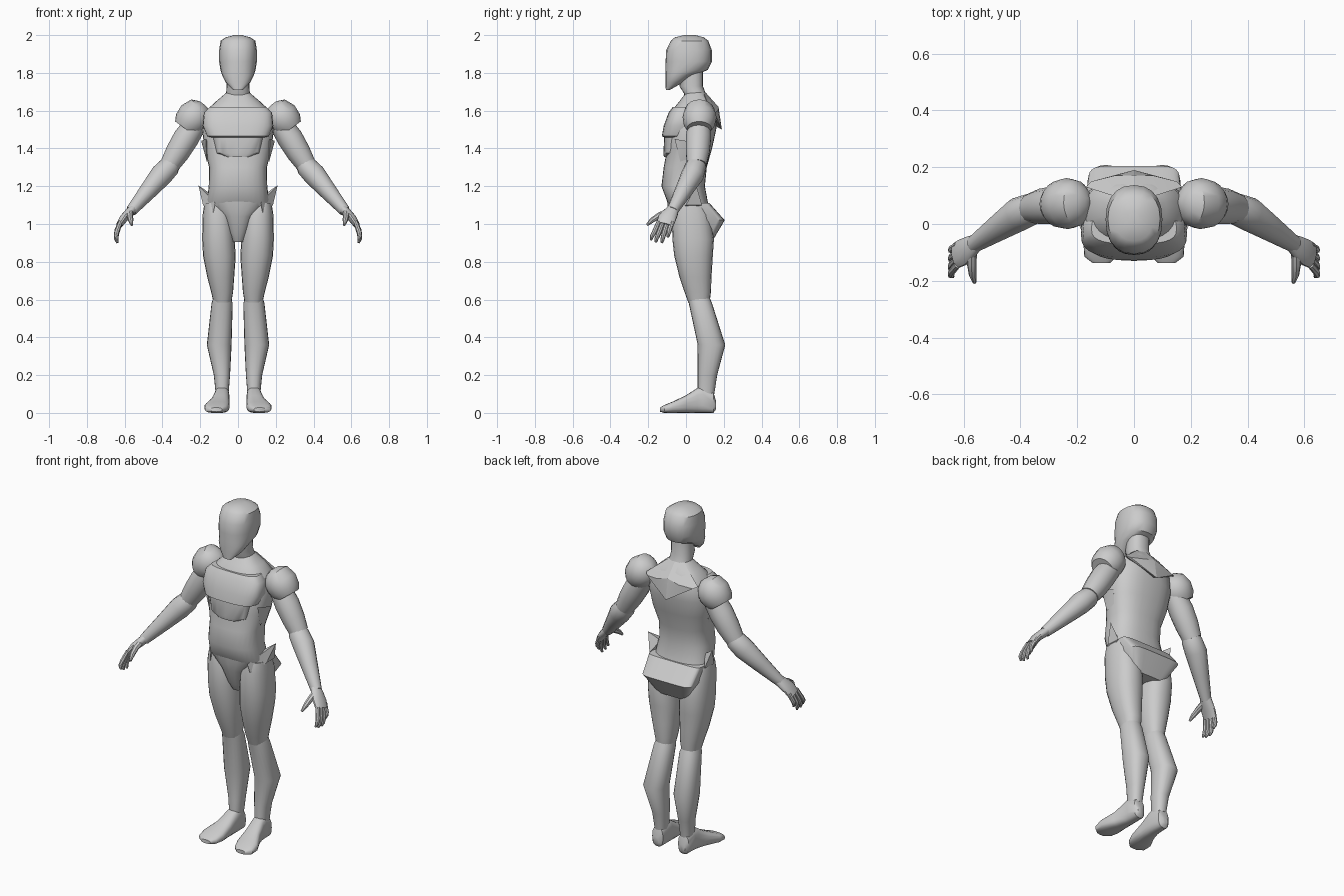
import bpy, bmesh, math
from mathutils import Vector


def finish(name, bm, mirror=False, angle=40):
    bmesh.ops.recalc_face_normals(bm, faces=bm.faces[:])
    me = bpy.data.meshes.new(name)
    bm.to_mesh(me)
    bm.free()
    ob = bpy.data.objects.new(name, me)
    bpy.context.collection.objects.link(ob)
    bpy.ops.object.select_all(action='DESELECT')
    ob.select_set(True)
    bpy.context.view_layer.objects.active = ob
    bpy.ops.object.shade_smooth_by_angle(angle=math.radians(angle))
    if mirror:
        ob.modifiers.new("Mirror", 'MIRROR').use_mirror_merge = False
    return ob


def skin(name, loops, mirror, angle=40):
    bm = bmesh.new()
    rings = [[bm.verts.new(p) for p in loop] for loop in loops]
    n = len(rings[0])
    for a, b in zip(rings, rings[1:]):
        for i in range(n):
            bm.faces.new((a[i], a[(i + 1) % n], b[(i + 1) % n], b[i]))
    bm.faces.new(rings[0])
    bm.faces.new(rings[-1])
    return finish(name, bm, mirror, angle)


def oval(i, n, power):
    t = 2 * math.pi * i / n
    f = lambda v: math.copysign(abs(v) ** (2 / power), v)
    return f(math.cos(t)), f(math.sin(t))


def loft(name, rows, mirror=False, power=2.3, n=20, along='z', angle=40):
    """rows: position along axis, x min, x max, other min, other max"""
    loops = []
    for t, a0, a1, b0, b1 in rows:
        loop = []
        for i in range(n):
            c, s = oval(i, n, power)
            a = (a0 + a1) / 2 + c * (a1 - a0) / 2
            b = (b0 + b1) / 2 + s * (b1 - b0) / 2
            loop.append((a, b, t) if along == 'z' else (a, t, b))
        loops.append(loop)
    return skin(name, loops, mirror, angle)


def body(name, rows, **kw):
    """symmetric loft: z, half width, y front, y back"""
    return loft(name, [(z, -w, w, f, b) for z, w, f, b in rows], **kw)


def tube(name, path, n=14):
    """path: x, y, z, thickness radius, radius towards y"""
    pts = [Vector(p[:3]) for p in path]
    loops = []
    for k, p in enumerate(pts):
        t = (pts[min(k + 1, len(pts) - 1)] - pts[max(k - 1, 0)]).normalized()
        v = Vector((0, 1, 0))
        v = (v - t * v.dot(t)).normalized()
        u = v.cross(t)
        ru, rv = path[k][3], path[k][-1]
        loops.append([p + u * ru * math.cos(2 * math.pi * i / n)
                      + v * rv * math.sin(2 * math.pi * i / n) for i in range(n)])
    return skin(name, loops, True)


def hull(name, pts, mirror=True):
    bm = bmesh.new()
    for p in pts:
        bm.verts.new(p)
    bmesh.ops.convex_hull(bm, input=bm.verts[:])
    return finish(name, bm, mirror, 30)


# Head and neck
body("head", [(1.71, .025, -.107, -.085), (1.75, .065, -.108, -.015), (1.79, .085, -.109, .05),
              (1.815, .093, -.109, .115), (1.86, .1, -.108, .137), (1.92, .1, -.105, .137),
              (1.97, .092, -.08, .118), (1.988, .065, -.06, .095), (2.0, .02, -.01, .05)])
body("neck", [(1.64, .07, -.01, .12), (1.69, .063, -.01, .105), (1.73, .06, -.035, .09),
              (1.84, .06, -.02, .09)])

# Torso with layered plates
body("torso", [(1.08, .165, -.075, .125), (1.12, .165, -.1, .115), (1.2, .155, -.13, .1),
               (1.3, .153, -.118, .11), (1.4, .178, -.1, .138), (1.5, .19, -.1, .16),
               (1.6, .17, -.075, .165), (1.65, .115, -.035, .14), (1.695, .062, 0, .1)],
     power=2.5, n=28)
body("chest_plate", [(1.445, .1, -.09, .03), (1.465, .165, -.128, .05), (1.52, .187, -.118, .05),
                     (1.59, .18, -.092, .05), (1.62, .15, -.07, .04)], power=3, n=28)
body("belly_plate", [(1.355, .07, -.117, 0), (1.375, .115, -.12, 0), (1.46, .135, -.115, 0)],
     power=3)
hull("side_rib", [(.17, -.06, 1.45), (.195, .0, 1.44), (.165, -.03, 1.33), (.185, .05, 1.42),
                  (.165, .03, 1.35), (.14, 0, 1.4)])
hull("upper_back_yoke", [(0, .105, 1.695), (.06, .095, 1.69), (.17, .13, 1.6), (.15, .15, 1.59),
                         (0, .19, 1.5), (0, .172, 1.62), (.07, .17, 1.6), (0, .1, 1.55)])

# Pelvis, flared seat and hip points
body("pelvis", [(.905, .03, -.03, .06), (.95, .052, -.055, .08), (1.04, .09, -.085, .1),
                (1.08, .135, -.095, .11), (1.12, .165, -.1, .115)])
body("seat", [(.91, .1, .02, .14), (1.02, .162, .02, .205), (1.11, .17, 0, .125)],
     power=6, n=28)
hull("hip_point", [(.21, .055, 1.205), (.18, .085, 1.1), (.185, 0, 1.1), (.12, -.085, 1.11),
                   (.13, -.075, 1.06), (.145, .03, 1.16)])

# Legs
loft("thigh", [(1.11, .06, .178, -.06, .1), (1.05, .03, .187, -.075, .13),
               (.92, .018, .19, -.072, .148), (.83, .012, .185, -.062, .142),
               (.72, .02, .163, -.035, .135), (.64, .026, .142, -.008, .132),
               (.585, .035, .13, .012, .125)], mirror=True)
loft("shin", [(.62, .04, .128, .008, .122), (.58, .028, .14, .015, .138),
              (.36, .034, .165, .062, .208), (.2, .042, .128, .062, .165),
              (.1, .05, .118, .062, .15)], mirror=True)
loft("foot", [(.16, .07, .105, .02, .06), (.145, .05, .12, 0, .11), (.09, .045, .125, 0, .14),
              (.06, .045, .128, 0, .132), (0, .045, .145, 0, .093), (-.07, .045, .178, 0, .06),
              (-.115, .06, .175, 0, .042), (-.138, .085, .145, .006, .028)],
     mirror=True, power=2.8, along='y')

# Arms
tube("shoulder", [(.165, .075, 1.62, .015), (.175, .075, 1.61, .05), (.2, .073, 1.595, .08),
                  (.235, .072, 1.565, .09), (.262, .07, 1.53, .083), (.28, .07, 1.505, .065)], n=20)
tube("upper_arm", [(.225, .07, 1.53, .06), (.275, .066, 1.455, .068), (.32, .062, 1.38, .064),
                   (.36, .056, 1.315, .053)])
tube("forearm", [(.34, .058, 1.335, .042), (.362, .052, 1.305, .056), (.405, .035, 1.26, .06),
                 (.48, -.015, 1.17, .046), (.565, -.072, 1.07, .03)])

# Hands
tube("palm", [(.55, -.062, 1.088, .024, .028), (.575, -.08, 1.06, .025, .04),
              (.605, -.1, 1.03, .022, .048), (.628, -.112, .995, .017, .046)])
tube("thumb", [(.572, -.085, 1.065, .02), (.572, -.14, 1.045, .017), (.568, -.18, 1.02, .014),
               (.562, -.206, .995, .007)], n=8)
tips = [(-.15, -.185, .915), (-.127, -.16, .903), (-.104, -.128, .9), (-.08, -.096, .93)]
for i, (y0, y1, z) in enumerate(tips):
    mid = (y0 + y1) / 2
    tube(f"finger_{i + 1}", [(.622, y0 + .006, 1.012, .012), (.642, mid, (1.0 + z) / 2, .013),
                             (.645, y1 + .004, z + .02, .011), (.638, y1, z, .006)], n=8)
